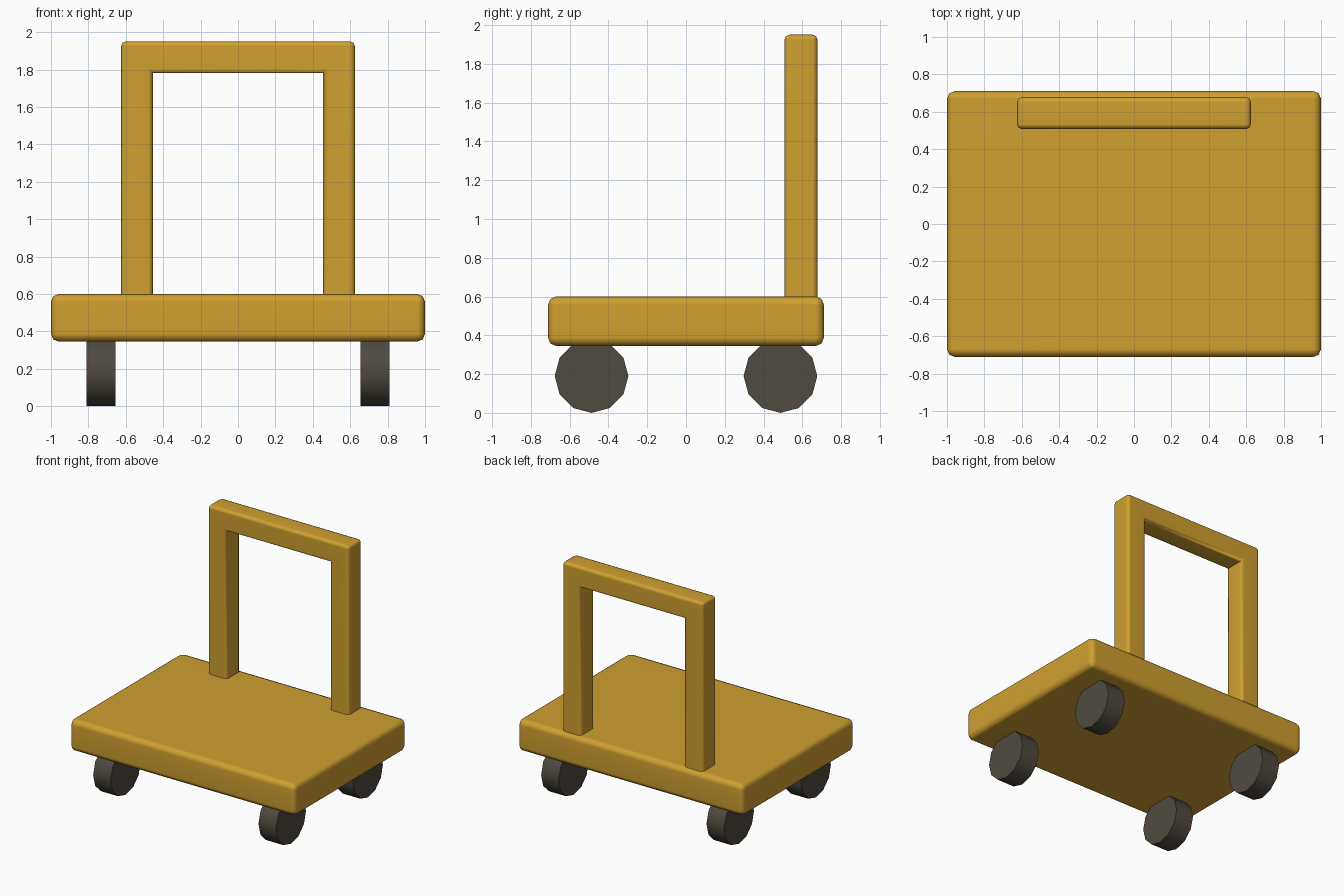
import bpy, bmesh, math

if "Cube" in bpy.data.objects:
    bpy.data.objects.remove(bpy.data.objects["Cube"])


def material(name, rgb):
    m = bpy.data.materials.new(name)
    m.diffuse_color = (*rgb, 1)
    m.use_nodes = True
    m.node_tree.nodes["Principled BSDF"].inputs["Base Color"].default_value = m.diffuse_color
    return m


wood = material("yellow_paint", (0.63, 0.35, 0.03))
rubber = material("dark_rubber", (0.08, 0.068, 0.05))


def finish(obj, mat):
    obj.data.materials.append(mat)
    bpy.ops.object.select_all(action='DESELECT')
    obj.select_set(True)
    bpy.context.view_layer.objects.active = obj
    bpy.ops.object.shade_smooth_by_angle(angle=math.radians(50))


def rounded_extrusion(name, profile, y0, y1, width, mat, open_base=False):
    """Extrude an x-z profile along y and round its convex edges."""
    bm = bmesh.new()
    face = bm.faces.new([bm.verts.new((x, y0, z)) for x, z in profile])
    ext = bmesh.ops.extrude_face_region(bm, geom=[face], use_keep_orig=True)
    for v in ext["geom"]:
        if isinstance(v, bmesh.types.BMVert):
            v.co.y = y1
    bmesh.ops.recalc_face_normals(bm, faces=bm.faces[:])
    base = min(z for _, z in profile)
    edges = [e for e in bm.edges if e.is_convex and not (
        open_base and all(v.co.z < base + 0.001 for v in e.verts))]
    bmesh.ops.bevel(bm, geom=edges, offset=width, segments=2, profile=0.5,
                    affect='EDGES')
    mesh = bpy.data.meshes.new(name)
    bm.to_mesh(mesh)
    bm.free()
    obj = bpy.data.objects.new(name, mesh)
    bpy.context.collection.objects.link(obj)
    finish(obj, mat)
    # keep the large faces flat and blend only the rounded edges
    wn = obj.modifiers.new("flat_faces", 'WEIGHTED_NORMAL')
    wn.keep_sharp = True
    return obj


# Deck
rounded_extrusion("deck", [(-1, 0.345), (1, 0.345), (1, 0.6), (-1, 0.6)],
                  -0.711, 0.711, 0.042, wood)

# Push handle: upside-down U standing on the deck
rounded_extrusion("handle",
                  [(-0.625, 0.57), (-0.455, 0.57), (-0.455, 1.78), (0.455, 1.78),
                   (0.455, 0.57), (0.625, 0.57), (0.625, 1.95), (-0.625, 1.95)],
                  0.508, 0.678, 0.025, wood, open_base=True)

# Four twelve-sided wheels tucked into the deck
for side, sx in (("left", -1), ("right", 1)):
    for end, sy in (("front", -1), ("back", 1)):
        bpy.ops.mesh.primitive_cylinder_add(
            vertices=12, radius=0.19, depth=0.155,
            location=(sx * 0.733, sy * 0.487, 0.19),
            rotation=(0, math.pi / 2, 0))
        wheel = bpy.context.object
        wheel.name = f"{end}_{side}_wheel"
        finish(wheel, rubber)
